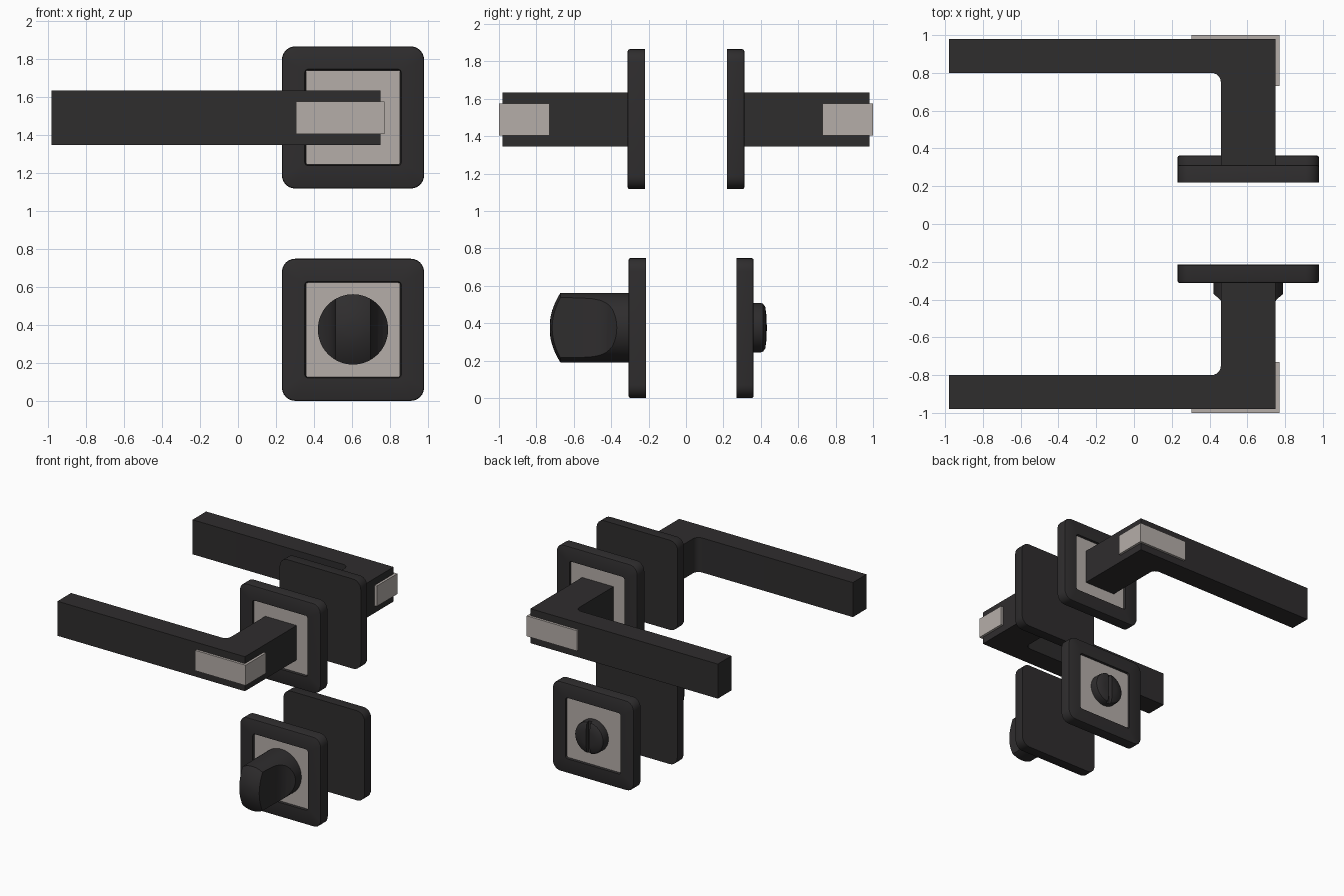
import bpy, bmesh
from math import sin, cos, pi, radians

if "Cube" in bpy.data.objects:
    bpy.data.objects.remove(bpy.data.objects["Cube"])

CX = 0.605                 # shared x centre of all rosettes
Z_TOP, Z_LOW = 1.491, 0.374


def material(name, rgb):
    m = bpy.data.materials.new(name)
    m.diffuse_color = (*rgb, 1)
    m.use_nodes = True
    m.node_tree.nodes["Principled BSDF"].inputs["Base Color"].default_value = m.diffuse_color
    return m


DARK = material("dark_metal", (0.028, 0.026, 0.027))
SATIN = material("satin_metal", (0.46, 0.42, 0.395))


def loft(name, rings, mat):
    """Skin a stack of equal-length closed rings and cap both ends."""
    bm = bmesh.new()
    vs = [[bm.verts.new(p) for p in ring] for ring in rings]
    n = len(rings[0])
    for a, b in zip(vs, vs[1:]):
        for i in range(n):
            j = (i + 1) % n
            bm.faces.new((a[i], a[j], b[j], b[i]))
    bm.faces.new(vs[0])
    bm.faces.new(vs[-1])
    bmesh.ops.recalc_face_normals(bm, faces=bm.faces)
    me = bpy.data.meshes.new(name)
    bm.to_mesh(me)
    bm.free()
    me.materials.append(mat)
    ob = bpy.data.objects.new(name, me)
    bpy.context.collection.objects.link(ob)
    return ob


def activate(ob):
    bpy.ops.object.select_all(action='DESELECT')
    ob.select_set(True)
    bpy.context.view_layer.objects.active = ob


def smooth(ob, angle=30):
    activate(ob)
    bpy.ops.object.shade_smooth_by_angle(angle=radians(angle))


def prism(name, pts, z0, z1, mat):
    return loft(name, [[(x, y, z) for x, y in pts] for z in (z0, z1)], mat)


def cut(ob, cutter, operation):
    activate(ob)
    mod = ob.modifiers.new("cut", 'BOOLEAN')
    mod.operation, mod.solver, mod.object = operation, 'EXACT', cutter
    bpy.ops.object.modifier_apply(modifier=mod.name)
    bpy.data.objects.remove(cutter)


def rounded_square(half, r, y, cz, seg=6):
    pts = []
    for q, (sx, sz) in enumerate(((1, 1), (-1, 1), (-1, -1), (1, -1))):
        for i in range(seg + 1):
            a = (q + i / seg) * pi / 2
            pts.append((CX + sx * (half - r) + r * cos(a), y,
                        cz + sz * (half - r) + r * sin(a)))
    return pts


def lathe(name, profile, cz, mat, n=48):
    """Revolve (radius, y) points about the y direction."""
    return loft(name, [[(CX + r * cos(2 * pi * i / n), y, cz + r * sin(2 * pi * i / n))
                        for i in range(n)] for r, y in profile], mat)


def rosette(name, base, d, cz):
    # dark frame with a shallow recess
    frame = [(0.374, 0.070, 0), (0.374, 0.070, 0.082), (0.371, 0.067, 0.089),
             (0.364, 0.060, 0.092), (0.254, 0.018, 0.092), (0.247, 0.011, 0.060)]
    smooth(loft(name + "_frame", [rounded_square(h, r, base + d * t, cz) for h, r, t in frame], DARK))
    # satin plate inside the recess
    loft(name + "_plate", [rounded_square(0.248, 0.011, base + d * t, cz)
                           for t in (0.055, 0.078)], SATIN)


# lever handles, mirrored front to back
fillet = [(0.41 + 0.05 * cos(a), 0.75 + 0.05 * sin(a)) for a in
          [i * pi / 12 for i in range(7)]]
lever = [(0.46, 0.285)] + fillet + [(-0.98, 0.80), (-0.98, 0.98), (0.75, 0.98), (0.75, 0.285)]
inlay = [(0.305, 0.97), (0.305, 1.0), (0.77, 1.0), (0.77, 0.73), (0.74, 0.73), (0.74, 0.97)]
for side, s in (("front", -1), ("back", 1)):
    rosette(side + "_handle_rosette", s * 0.22, s, Z_TOP)
    smooth(prism(side + "_lever", [(x, s * y) for x, y in lever], 1.345, 1.633, DARK))
    prism(side + "_lever_inlay", [(x, s * y) for x, y in inlay], 1.405, 1.575, SATIN)

# lower rosettes
rosette("front_lock_rosette", -0.215, -1, Z_LOW)
rosette("back_lock_rosette", 0.27, 1, Z_LOW)

# thumb turn: domed cylinder narrowed to a flat grip
dome = [(0.185 * cos(a), -0.672 - 0.058 * (1 - cos(a) ** 2)) for a in
        [i * pi / 18 for i in range(9)]]
knob = lathe("thumb_turn", [(0.185, -0.28)] + dome, Z_LOW + 0.002, DARK, 64)
half = [(0.25, -0.2), (0.25, -0.345), (0.185, -0.37), (0.155, -0.395), (0.13, -0.425), (0.112, -0.46),
        (0.101, -0.50), (0.095, -0.55), (0.092, -0.61), (0.092, -0.8)]
outline = [(CX + x, y) for x, y in half] + [(CX - x, y) for x, y in reversed(half)]
cut(knob, prism("grip_cutter", outline, 0, 0.8, DARK), 'INTERSECT')
smooth(knob)

# emergency release: low disc with a coin slot
release = lathe("release_disc", [(0.133, 0.33), (0.133, 0.400), (0.129, 0.412), (0.112, 0.424),
                                 (0.06, 0.431), (0.01, 0.432)], Z_LOW + 0.002, DARK)
w = 0.016
slot = [(CX - w, 0.395), (CX + w, 0.395), (CX + w, 0.5), (CX - w, 0.5)]
cut(release, prism("slot_cutter", slot, 0.2, 0.56, DARK), 'DIFFERENCE')
smooth(release)
